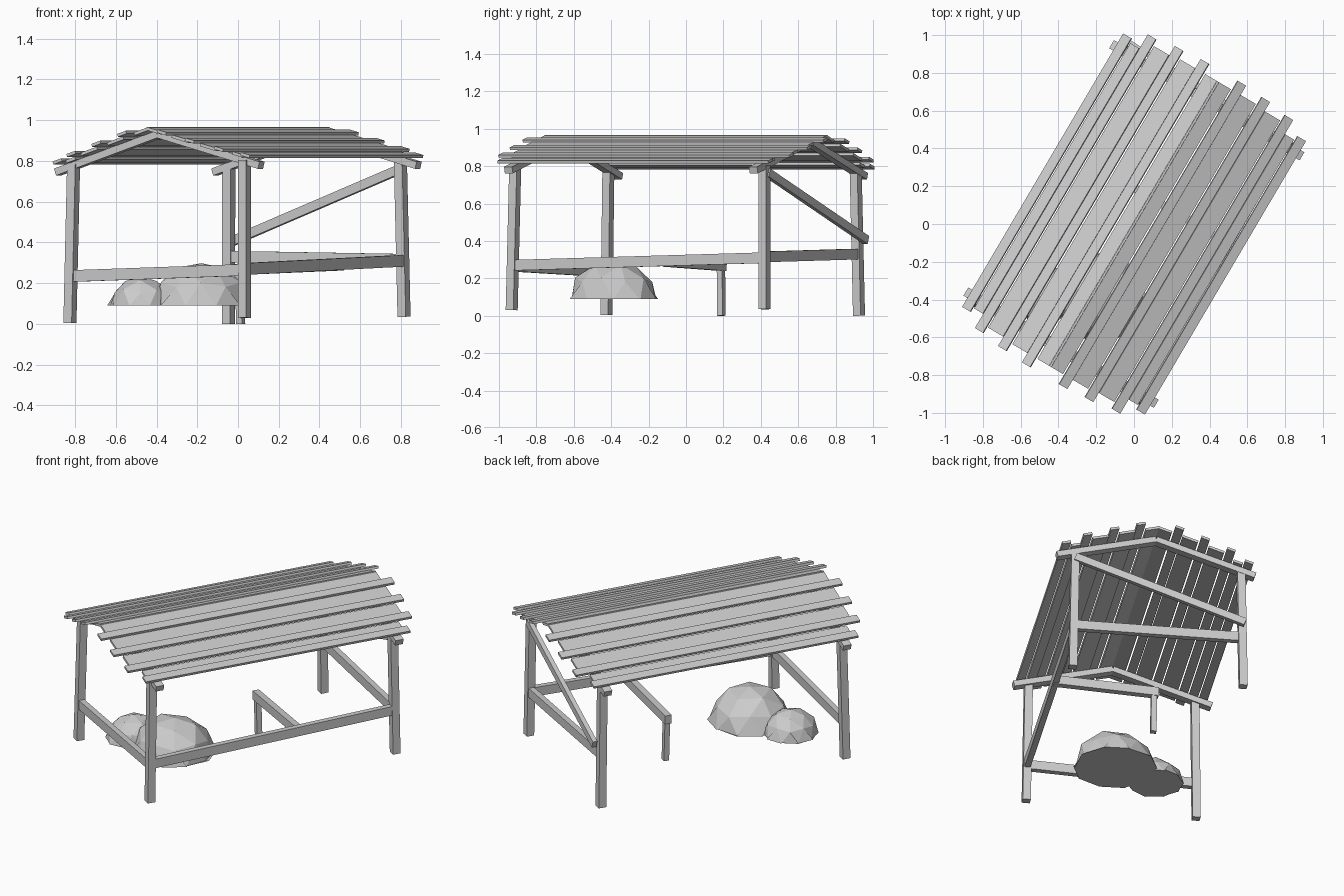
import bpy, bmesh, math, random
from mathutils import Vector, Matrix

if "Cube" in bpy.data.objects:
    bpy.data.objects.remove(bpy.data.objects["Cube"])

random.seed(4)
ROT = Matrix.Rotation(math.radians(-30.5), 3, 'Z')
AX, AY = ROT @ Vector((1, 0, 0)), ROT @ Vector((0, 1, 0))


def loc(x, y, z):
    """Shelter coordinates (x across, y along ridge) to world."""
    return ROT @ Vector((x, y, z))


def finish(name, bm):
    bmesh.ops.recalc_face_normals(bm, faces=bm.faces)
    me = bpy.data.meshes.new(name)
    bm.to_mesh(me)
    bm.free()
    ob = bpy.data.objects.new(name, me)
    bpy.context.collection.objects.link(ob)
    return ob


def timber(name, a, b, w, h, up=Vector((0, 0, 1))):
    """Box running from a to b, w wide and h deep along 'up'."""
    d = (b - a).normalized()
    side = d.cross(up).normalized()
    top = side.cross(d)
    m = Matrix((side * w, d * (b - a).length, top * h)).transposed().to_4x4()
    m.translation = (a + b) / 2
    bm = bmesh.new()
    bmesh.ops.create_cube(bm, size=1, matrix=m)
    return finish(name, bm)


# Corner posts, each leaning slightly
posts = {
    "west": ((-.825, -.425, .005), (-.807, -.415, .785)),
    "south": ((.031, -.932, .03), (.031, -.913, .805)),
    "east": ((.815, .42, .035), (.797, .42, .805)),
    "north": ((-.047, .925, 0), (-.045, .907, .785)),
}
for n, (a, b) in posts.items():
    timber(n + "_post", Vector(a), Vector(b), .047, .047, AY)


def on_post(n, z):
    a, b = map(Vector, posts[n])
    return a.lerp(b, (z - a.z) / (b.z - a.z))


# Low rails between posts
for n, p, za, q, zb in (("front_rail", "west", .235, "south", .265),
                        ("side_rail", "south", .27, "east", .31),
                        ("back_rail", "north", .33, "east", .315)):
    timber(n, on_post(p, za), on_post(q, zb), .035, .057)

# Diagonal brace on the back end
timber("back_brace", loc(-.515, .815, .405), loc(.475, .785, .765), .028, .045)

# Inner joist and its short leg
timber("inner_joist", loc(-.115, .165, .267), loc(.495, .165, .29), .04, .055)
timber("inner_joist_leg", loc(-.085, .17, 0), loc(-.088, .165, .245), .033, .033, AY)

# Roof: each slope has long cover planks alternating with lower, shorter boards
RIDGE = .978
layout = ((.04, .088, .875, .012), (.115, .052, .932, 0), (.19, .096, .875, .012),
          (.268, .052, .922, 0), (.345, .096, .865, .012), (.422, .052, .902, 0),
          (.48, .056, .815, .012), (.537, .052, .84, 0))
for side, s, eave in (("east", 1, .83), ("west", -1, .798)):
    slope = (RIDGE - eave) / .56
    normal = loc(s * slope, 0, 1).normalized()
    for i, (x, w, half, drop) in enumerate(layout):
        c = loc(s * x, 0, RIDGE - slope * x) - normal * (drop + .008)
        timber(f"{side}_roof_plank_{i + 1}", c - AY * half, c + AY * half, w, .015, normal)
    # End rafters under the planks
    for end, y in (("front", -.76), ("back", .76)):
        a = loc(0, y, RIDGE) - Vector((0, 0, .046))
        b = loc(s * .58, y, RIDGE - slope * .58) - Vector((0, 0, .046))
        timber(f"{end}_{side}_rafter", a, b, .05, .036)


# Low-poly boulders: half icospheres with a flat base
def boulder(name, x, y, r, h, spin):
    bm = bmesh.new()
    bmesh.ops.create_icosphere(bm, subdivisions=2, radius=1)
    cut = bmesh.ops.bisect_plane(bm, geom=bm.verts[:] + bm.edges[:] + bm.faces[:],
                                 plane_co=(0, 0, 0), plane_no=(0, 0, 1), clear_inner=True)
    edges = [e for e in cut["geom_cut"] if isinstance(e, bmesh.types.BMEdge)]
    bmesh.ops.contextual_create(bm, geom=edges)
    for v in bm.verts:
        k = 1 + random.uniform(-.05, .05)
        v.co = Vector((v.co.x * k * r, v.co.y * k * r, max(v.co.z, 0) * k * h))
    ob = finish(name, bm)
    ob.location = (x, y, .09)
    ob.rotation_euler.z = spin


boulder("large_boulder", -.18, -.385, .237, .21, .3)
boulder("small_boulder", -.475, -.375, .16, .145, .9)
